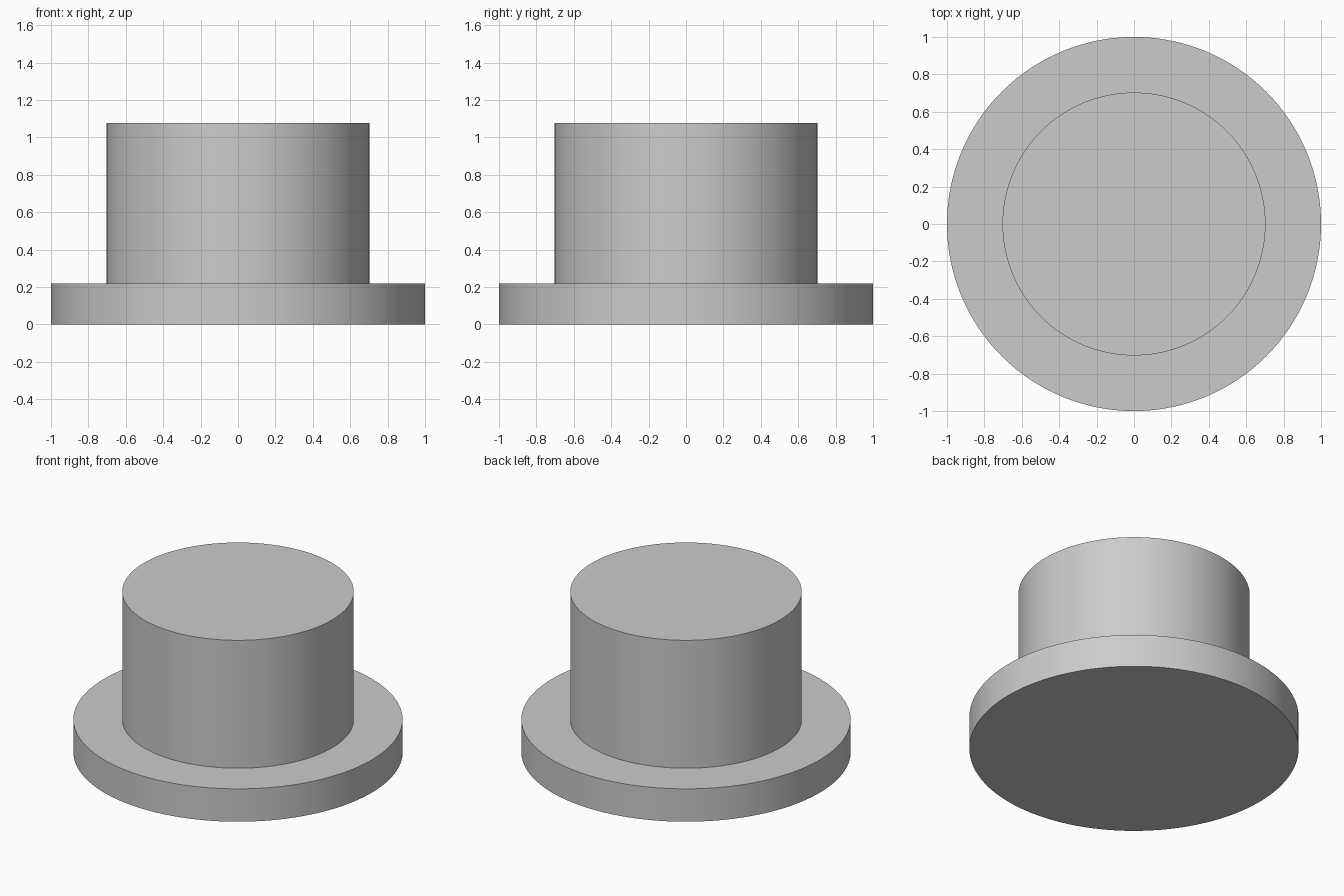
import bpy
import bmesh
import math

cube = bpy.data.objects.get("Cube")
if cube:
    bpy.data.objects.remove(cube, do_unlink=True)

SIDES = 128
FLANGE_RADIUS, FLANGE_TOP = 1.0, 0.22
BOSS_RADIUS, BOSS_TOP = 0.703, 1.077

# Single flat colour
grey = bpy.data.materials.new("light_grey")
grey.use_nodes = True
colour = (0.6, 0.6, 0.6, 1.0)
grey.diffuse_color = colour
grey.node_tree.nodes["Principled BSDF"].inputs["Base Color"].default_value = colour

# Stepped profile, from the centre of the base to the centre of the top
profile = [(0, 0), (FLANGE_RADIUS, 0), (FLANGE_RADIUS, FLANGE_TOP),
           (BOSS_RADIUS, FLANGE_TOP), (BOSS_RADIUS, BOSS_TOP), (0, BOSS_TOP)]

# Flange and boss turned as one solid
bm = bmesh.new()
verts = [bm.verts.new((r, 0, z)) for r, z in profile]
edges = [bm.edges.new(pair) for pair in zip(verts, verts[1:])]
bmesh.ops.spin(bm, geom=verts + edges, cent=(0, 0, 0), axis=(0, 0, 1),
               angle=math.tau, steps=SIDES, use_duplicate=False)
bmesh.ops.remove_doubles(bm, verts=bm.verts[:], dist=0.0001)
bmesh.ops.recalc_face_normals(bm, faces=bm.faces[:])

mesh = bpy.data.meshes.new("flanged_boss")
bm.to_mesh(mesh)
bm.free()
mesh.materials.append(grey)
body = bpy.data.objects.new("flanged_boss", mesh)
bpy.context.collection.objects.link(body)

# Smooth round walls, sharp rims
bpy.ops.object.select_all(action="DESELECT")
body.select_set(True)
bpy.context.view_layer.objects.active = body
bpy.ops.object.shade_smooth_by_angle(angle=math.radians(30))
